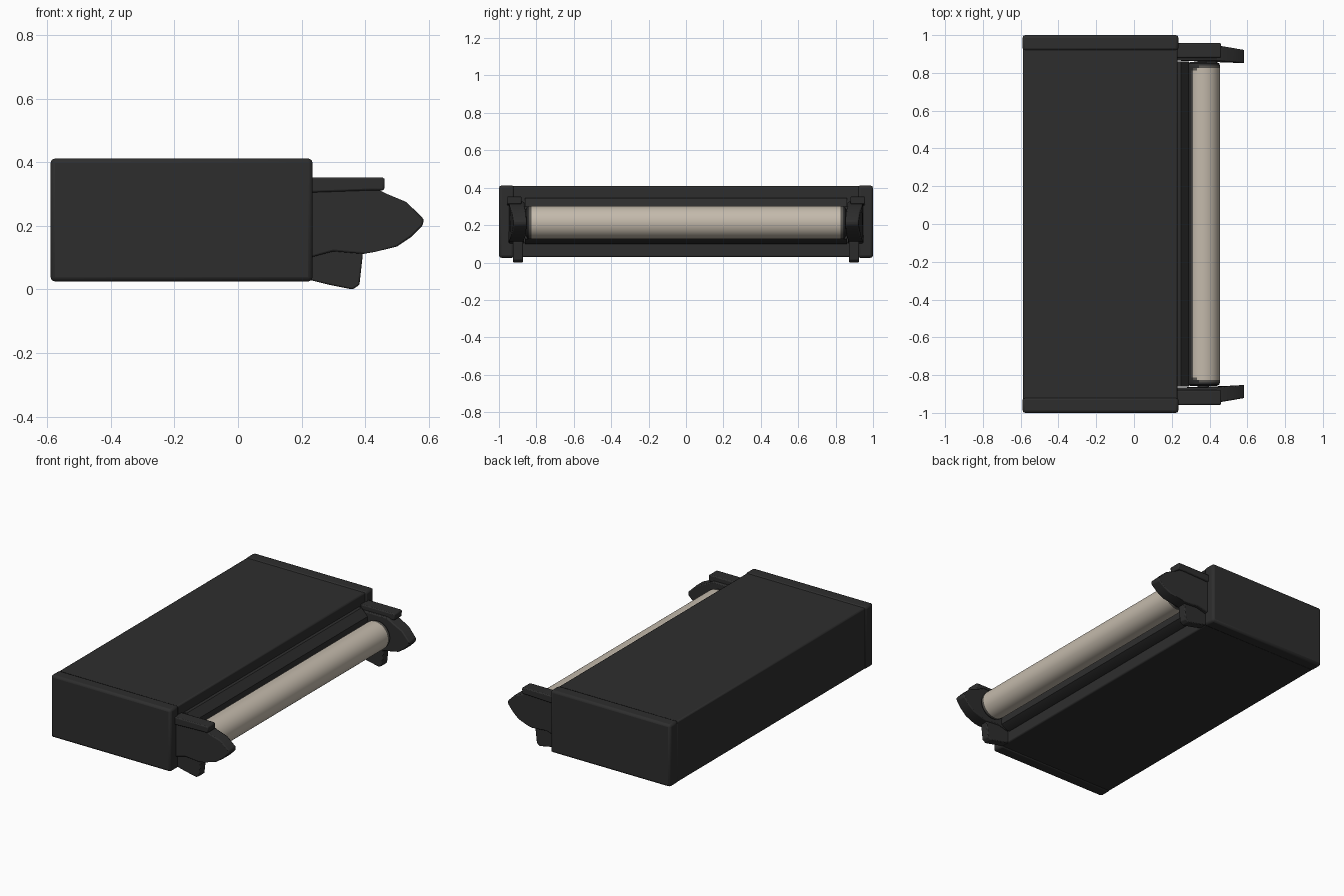
import bpy, bmesh, math
from mathutils import Vector

if "Cube" in bpy.data.objects:
    bpy.data.objects.remove(bpy.data.objects["Cube"])


def material(name, rgb):
    m = bpy.data.materials.new(name)
    m.diffuse_color = (*rgb, 1)
    m.use_nodes = True
    m.node_tree.nodes["Principled BSDF"].inputs["Base Color"].default_value = m.diffuse_color
    return m


BLACK = material("charcoal", (0.027, 0.027, 0.027))
GREY = material("worn grey", (0.10, 0.094, 0.083))
CREAM = material("cream", (0.55, 0.49, 0.41))


def finish(name, bm, mats, bevel=0.0, segments=2):
    bmesh.ops.recalc_face_normals(bm, faces=bm.faces)
    me = bpy.data.meshes.new(name)
    bm.to_mesh(me)
    bm.free()
    for m in mats:
        me.materials.append(m)
    ob = bpy.data.objects.new(name, me)
    bpy.context.collection.objects.link(ob)
    if bevel:
        b = ob.modifiers.new("bevel", 'BEVEL')
        b.width, b.segments = bevel, segments
        b.limit_method = 'ANGLE'
    return ob


def prism(name, profile, y0, y1, bevel=0.0, shift=None):
    """Extrude an (x, z) profile from y0 to y1; shift(x) bends it sideways."""
    bm = bmesh.new()
    off = shift or (lambda x: (0, 0))
    a = [bm.verts.new((x, y0 + off(x)[0], z)) for x, z in profile]
    b = [bm.verts.new((x, y1 + off(x)[1], z)) for x, z in profile]
    bm.faces.new(a)
    bm.faces.new(b[::-1])
    n = len(a)
    for i in range(n):
        j = (i + 1) % n
        bm.faces.new((a[i], b[i], b[j], a[j]))
    return finish(name, bm, [BLACK], bevel)


def rect(x0, x1, z0, z1):
    return [(x0, z0), (x1, z0), (x1, z1), (x0, z1)]


# Main housing between the end caps
prism("housing", rect(-0.588, 0.230, 0.029, 0.408), -0.93, 0.93, 0.008)

# Cradle rail behind the roller, hollowed towards it
prism("cradle_rail", [(0.20, 0.10), (0.245, 0.10), (0.290, 0.125), (0.290, 0.15),
                      (0.272, 0.21), (0.290, 0.275), (0.290, 0.30),
                      (0.250, 0.345), (0.20, 0.345)], -0.86, 0.86)

# Roller: cream face, dark back and ends with a worn grey border
CX, CZ, R, SEG = 0.367, 0.214, 0.088, 48
rings = [(0.857, 0.070), (0.850, 0.084), (0.840, R), (0.826, R), (0.812, R),
         (0.795, R), (0.775, R), (0.74, R)]
stations = [(-y, r) for y, r in rings] + rings[::-1]
bm = bmesh.new()
loops = []
for y, r in stations:
    loops.append([bm.verts.new((CX + r * math.cos(2 * math.pi * i / SEG), y,
                                CZ + r * math.sin(2 * math.pi * i / SEG)))
                  for i in range(SEG)])
bm.faces.new(loops[0])
bm.faces.new(loops[-1][::-1])
for l0, l1 in zip(loops, loops[1:]):
    for i in range(SEG):
        j = (i + 1) % SEG
        bm.faces.new((l0[i], l0[j], l1[j], l1[i]))
for f in bm.faces:
    c = f.calc_center_median()
    ang = abs(math.degrees(math.atan2(c.z - CZ, c.x - CX)))
    # distance in from the back seam and from the end, with rounded corners
    u = max(0, ang - 85) / 52
    v = max(0, abs(c.y) - 0.765) / 0.07
    d = (u ** 3 + v ** 3) ** (1 / 3)
    f.material_index = 0 if d < 0.85 else 1 if d < 1.0 else 2
roller = finish("roller", bm, [CREAM, GREY, BLACK])

# Outlines of the bracket parts
arm = [(0.225, 0.10), (0.30, 0.12), (0.395, 0.112), (0.43, 0.118), (0.50, 0.135),
       (0.545, 0.165), (0.582, 0.202), (0.584, 0.222), (0.53, 0.275),
       (0.47, 0.300), (0.42, 0.325), (0.225, 0.325)]
lug = [(0.225, 0.03), (0.29, 0.014), (0.36, 0.0), (0.382, 0.014),
       (0.393, 0.113), (0.36, 0.16), (0.225, 0.16)]
cap_shelf = [(0.225, 0.305), (0.42, 0.312), (0.460, 0.312), (0.462, 0.350),
             (0.450, 0.353), (0.225, 0.353)]


def tip_bend(s):
    """Narrow the arm and lean it inward towards its tip."""
    def f(x):
        t = max(0, min(1, (x - 0.43) / 0.155))
        return (-s * 0.014 * t, -s * 0.027 * t)
    return f


# Matching end caps and roller brackets on both ends
for side, s in (("front", -1), ("back", 1)):
    prism(side + "_end_cap", rect(-0.59, 0.235, 0.025, 0.412), s * 0.918, s * 1.0, 0.014)
    prism(side + "_bracket_arm", arm, s * 0.865, s * 0.948, 0.006, tip_bend(s))
    prism(side + "_bracket_lug", lug, s * 0.872, s * 0.925, 0.005)
    prism(side + "_bracket_shelf", cap_shelf, s * 0.880, s * 0.957, 0.006)
    # Short axle joining the roller to its bracket
    bm = bmesh.new()
    bmesh.ops.create_cone(bm, cap_ends=True, segments=20, radius1=0.03,
                          radius2=0.03, depth=0.04)
    for v in bm.verts:
        v.co = Vector((CX + v.co.x, s * 0.862 + v.co.z, CZ + v.co.y))
    finish(side + "_axle", bm, [BLACK])

# Smooth shading with crisp edges
bpy.ops.object.select_all(action='DESELECT')
for ob in bpy.context.collection.objects:
    ob.select_set(True)
bpy.context.view_layer.objects.active = roller
bpy.ops.object.shade_smooth_by_angle(angle=math.radians(35))
